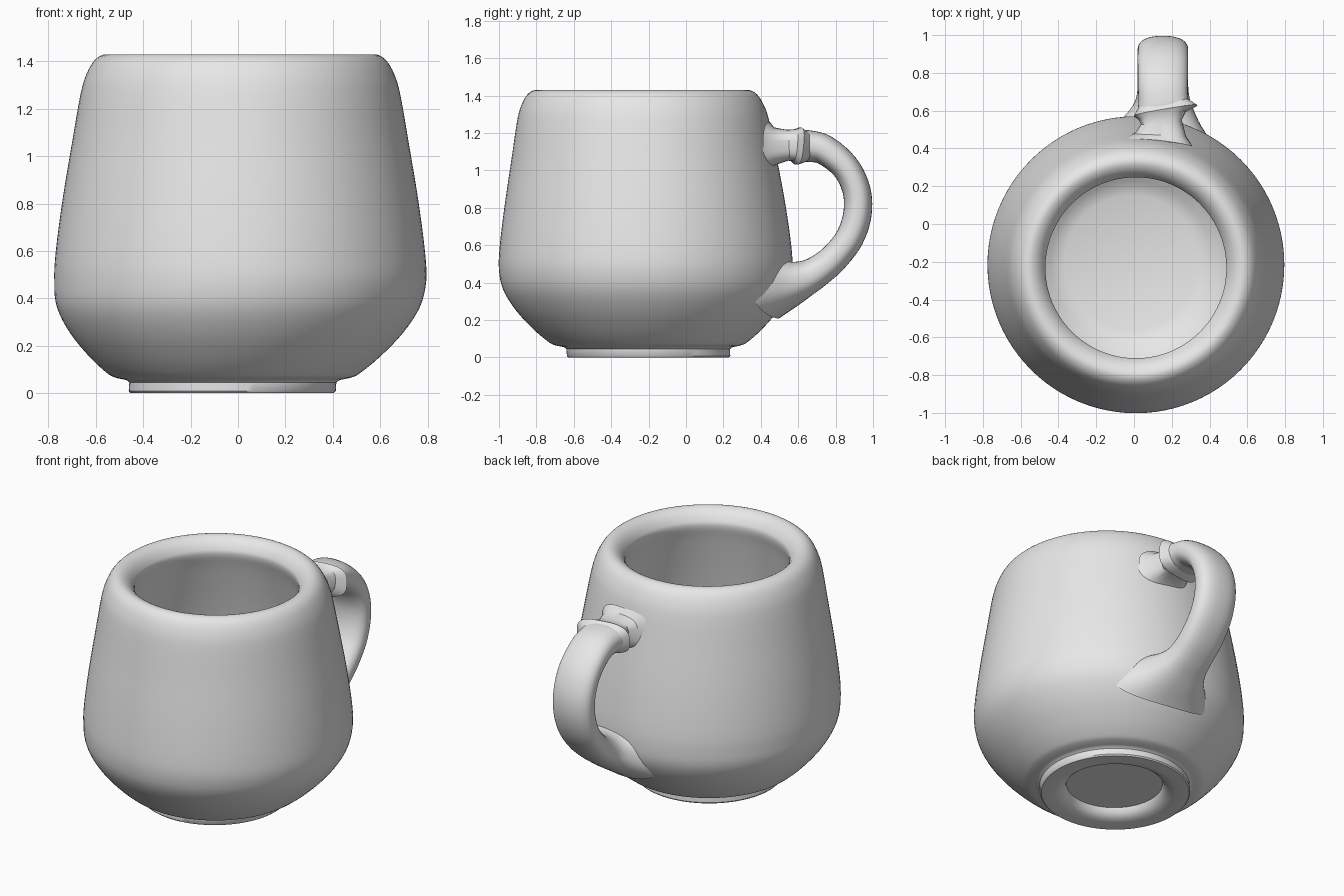
import bpy, math
from mathutils import Vector

if "Cube" in bpy.data.objects:
    bpy.data.objects.remove(bpy.data.objects["Cube"])

clay = bpy.data.materials.new("grey_glaze")
clay.diffuse_color = (0.8, 0.8, 0.8, 1)
clay.use_nodes = True
clay.node_tree.nodes["Principled BSDF"].inputs["Base Color"].default_value = clay.diffuse_color


def make(name, verts, faces, angle):
    mesh = bpy.data.meshes.new(name)
    mesh.from_pydata(verts, [], faces)
    obj = bpy.data.objects.new(name, mesh)
    bpy.context.collection.objects.link(obj)
    mesh.materials.append(clay)
    bpy.ops.object.select_all(action='DESELECT')
    obj.select_set(True)
    bpy.context.view_layer.objects.active = obj
    bpy.ops.object.mode_set(mode='EDIT')
    bpy.ops.mesh.select_all(action='SELECT')
    bpy.ops.mesh.normals_make_consistent(inside=False)
    bpy.ops.object.mode_set(mode='OBJECT')
    bpy.ops.object.shade_smooth_by_angle(angle=math.radians(angle))
    return obj


def spline(points, steps):
    """Catmull-Rom curve through points of any dimension."""
    pts = [Vector(p) for p in points]
    out = []
    for i in range(len(pts) - 1):
        a, b = pts[max(i - 1, 0)], pts[i]
        c, d = pts[i + 1], pts[min(i + 2, len(pts) - 1)]
        for k in range(steps):
            t = k / steps
            out.append(b + (c - a) * (t / 2)
                       + (a * 2 - b * 5 + c * 4 - d) * (t * t / 2)
                       + (b * 3 - a - c * 3 + d) * (t ** 3 / 2))
    return out + [pts[-1]]


def skin(rings, n):
    return [(r * n + k, r * n + (k + 1) % n, (r + 1) * n + (k + 1) % n, (r + 1) * n + k)
            for r in range(rings - 1) for k in range(n)]


# Cup: outer wall, rolled rim, inner wall and recessed foot as (radius, height)
foot = [(0.28, 0.06), (0.29, 0.03), (0.32, 0.008), (0.36, 0), (0.43, 0), (0.437, 0.008),
        (0.437, 0.045)]
outer = spline([(0.45, 0.055), (0.5, 0.066), (0.535, 0.085), (0.61, 0.15), (0.70, 0.25),
                (0.765, 0.36), (0.785, 0.47), (0.779, 0.6), (0.75, 0.82), (0.71, 1.06),
                (0.675, 1.26), (0.65, 1.345), (0.615, 1.405), (0.57, 1.43),
                (0.525, 1.415), (0.49, 1.375), (0.48, 1.33), (0.51, 1.22),
                (0.58, 0.92), (0.635, 0.6), (0.615, 0.4), (0.52, 0.24), (0.41, 0.16)], 4)
profile = foot + [tuple(p) for p in outer] + [(0.355, 0.14)]
N = 96
verts = []
for r, z in profile:
    t = z / 1.43
    cx, cy = -0.025 + 0.035 * min(1, t * 3), -0.2 - 0.015 * min(1, t * 3) - 0.02 * t ** 3
    for k in range(N):
        a = 2 * math.pi * k / N
        verts.append((cx + r * math.cos(a), cy + r * math.sin(a), z))
faces = skin(len(profile), N)
faces += [tuple(range(N)), tuple(range(len(verts) - N, len(verts)))]
make("cup_body", verts, faces, 40)


def tube(name, sections, power, angle, n=40):
    """Sections: y, z, half width, half thickness, bend around cup, skew, centre x."""
    vs = []
    for i, s in enumerate(sections):
        y, z, w, h, bend, skew, cx = s
        p, q = sections[max(i - 1, 0)], sections[min(i + 1, len(sections) - 1)]
        d = Vector((q[0] - p[0], q[1] - p[1])).normalized()
        for k in range(n):
            a = 2 * math.pi * k / n
            c, e = math.cos(a), math.sin(a)
            u = w * math.copysign(abs(c) ** (2 / power), c)
            v = h * math.copysign(abs(e) ** (2 / power), e)
            x = cx + u
            vs.append((x, y - d.y * v - bend * x * x + skew * u, z + d.x * v))
    fs = skin(len(sections), n)
    fs += [tuple(range(n)), tuple(range(len(vs) - n, len(vs)))]
    return make(name, vs, fs, angle)


# Handle loop, flaring into the cup at its lower end
tube("handle", spline([
    (0.60, 1.13, 0.145, 0.085, 0, 0.17, 0.16), (0.65, 1.13, 0.132, 0.085, 0, 0.1, 0.155),
    (0.74, 1.11, 0.132, 0.08, 0, 0, 0.153), (0.85, 1.02, 0.134, 0.075, 0, 0, 0.153),
    (0.91, 0.90, 0.134, 0.075, 0, 0, 0.153), (0.917, 0.77, 0.134, 0.076, 0, 0, 0.153),
    (0.875, 0.64, 0.134, 0.076, 0, 0, 0.153), (0.79, 0.53, 0.134, 0.078, 0, 0, 0.153),
    (0.70, 0.458, 0.136, 0.085, 0, 0, 0.153), (0.63, 0.42, 0.155, 0.1, 0.1, 0, 0.153),
    (0.56, 0.395, 0.21, 0.13, 0.4, 0, 0.15), (0.47, 0.375, 0.33, 0.17, 0.6, 0, 0.14)], 5),
    2.4, 50)

# Upper joint: pinched neck with a skewed angular flange
tube("handle_collar", [
    (0.45, 1.13, 0.19, 0.13, 0.4, 0, 0.12), (0.48, 1.13, 0.135, 0.1, 0.2, 0, 0.14),
    (0.54, 1.135, 0.108, 0.083, 0, 0.1, 0.145), (0.575, 1.135, 0.125, 0.085, 0, 0.17, 0.15),
    (0.60, 1.13, 0.168, 0.1, 0, 0.17, 0.167), (0.625, 1.13, 0.145, 0.088, 0, 0.17, 0.16),
    (0.65, 1.13, 0.12, 0.075, 0, 0.15, 0.155)], 3, 35)
